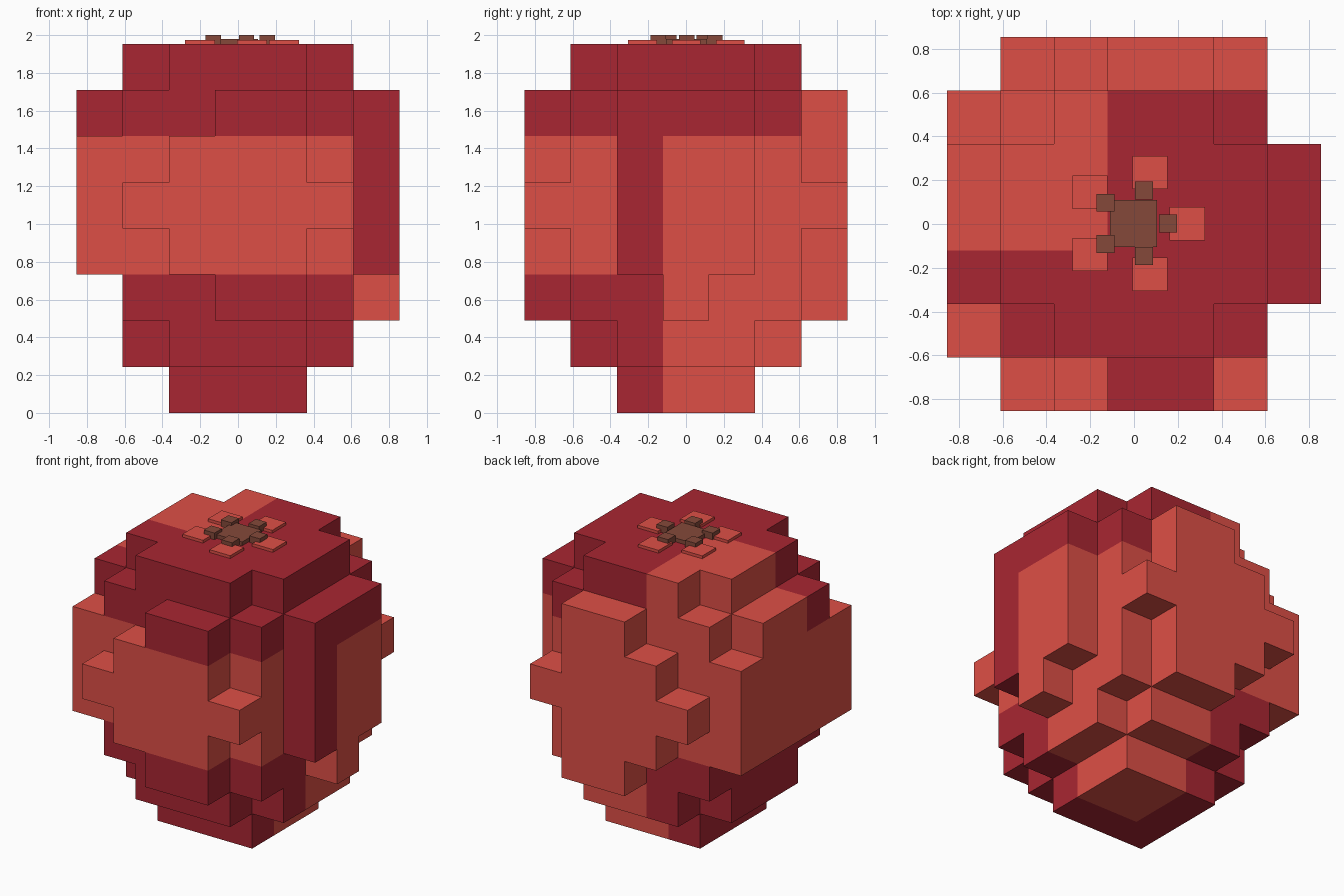
import bpy, bmesh
from mathutils import Vector

if "Cube" in bpy.data.objects:
    bpy.data.objects.remove(bpy.data.objects["Cube"])

CELL = 1.953 / 8
TOP = 8 * CELL


def material(name, rgb):
    lin = [((c / 255 + 0.055) / 1.055) ** 2.4 for c in rgb]
    m = bpy.data.materials.new(name)
    m.diffuse_color = (*lin, 1)
    m.use_nodes = True
    m.node_tree.nodes["Principled BSDF"].inputs["Base Color"].default_value = m.diffuse_color
    return m


LIGHT = material("light_red", (222, 79, 70))
DARK = material("dark_red", (169, 38, 50))
BROWN = material("stem_brown", (133, 73, 58))


def make_object(name, bm, mats):
    me = bpy.data.meshes.new(name)
    bm.to_mesh(me)
    bm.free()
    for m in mats:
        me.materials.append(m)
    ob = bpy.data.objects.new(name, me)
    bpy.context.collection.objects.link(ob)
    return ob


def box(name, x0, x1, y0, y1, z0, z1, mat):
    bm = bmesh.new()
    bmesh.ops.create_cube(bm, size=1)
    for v in bm.verts:
        v.co = ((x0 + x1) / 2 + v.co.x * (x1 - x0),
                (y0 + y1) / 2 + v.co.y * (y1 - y0),
                (z0 + z1) / 2 + v.co.z * (z1 - z0))
    return make_object(name, bm, [mat])


# --- Body cells: i = left to right, j = front to back, k = bottom to top
cells = set()


def fill(i0, i1, j0, j1, k0, k1):
    cells.update((i, j, k) for i in range(i0, i1 + 1)
                 for j in range(j0, j1 + 1) for k in range(k0, k1 + 1))


fill(2, 4, 2, 4, 0, 0)            # foot
fill(1, 5, 1, 5, 2, 6)            # core
for k in (1, 7):                  # cross-shaped layers with cut corners
    fill(1, 5, 2, 4, k, k)
    fill(2, 4, 1, 5, k, k)
for j in (0, 6):                  # stepped bulges on front and back
    fill(3, 4, j, j, 2, 6)
    fill(2, 4, j, j, 3, 5)
    fill(1, 5, j, j, 4, 4)
fill(6, 6, 2, 4, 3, 6)            # right bulge
fill(6, 6, 3, 3, 2, 2)
fill(0, 0, 1, 5, 3, 5)            # left bulge
fill(0, 0, 2, 4, 6, 6)


def is_light(i, j, k):
    if k <= 2:                    # lower part: light at back right
        return i >= 3 and j >= 3
    if k <= 5:                    # middle band: one dark stripe on the right
        return not (i == 6 and j == 2)
    return j == 6 or (i <= 2 and j >= 3)   # upper part: light at back left


bm = bmesh.new()
verts = {}


def corner(p):
    if p not in verts:
        verts[p] = bm.verts.new(((p[0] - 3.5) * CELL, (p[1] - 3.5) * CELL, p[2] * CELL))
    return verts[p]


# Outer skin only: one square for each cell side without a neighbour
for c in sorted(cells):
    for axis in range(3):
        for side in (0, 1):
            n = list(c)
            n[axis] += 2 * side - 1
            if tuple(n) in cells:
                continue
            u, v = (axis + 1) % 3, (axis + 2) % 3
            ring = []
            for du, dv in ((0, 0), (1, 0), (1, 1), (0, 1)):
                p = list(c)
                p[axis] += side
                p[u] += du
                p[v] += dv
                ring.append(corner(tuple(p)))
            f = bm.faces.new(ring if side else ring[::-1])
            f.material_index = 0 if is_light(*c) else 1
make_object("body", bm, [LIGHT, DARK])

# --- Stem base with five nubs, each beside a flat leaf plate
box("stem_base", -0.11, 0.106, -0.106, 0.11, TOP, 1.98, BROWN)
nubs = [(0.155, 0.003), (0.045, 0.152), (0.045, -0.147), (-0.131, 0.097), (-0.131, -0.091)]
leaves = [(0.243, 0.001), (0.074, 0.235), (0.074, -0.23), (-0.201, 0.145), (-0.201, -0.139)]
for n, (x, y) in enumerate(nubs, 1):
    box(f"stem_nub_{n}", x - 0.041, x + 0.041, y - 0.041, y + 0.041, TOP, 2.0, BROWN)
for n, (x, y) in enumerate(leaves, 1):
    box(f"leaf_plate_{n}", x - 0.08, x + 0.08, y - 0.076, y + 0.076, TOP, 1.973, LIGHT)
